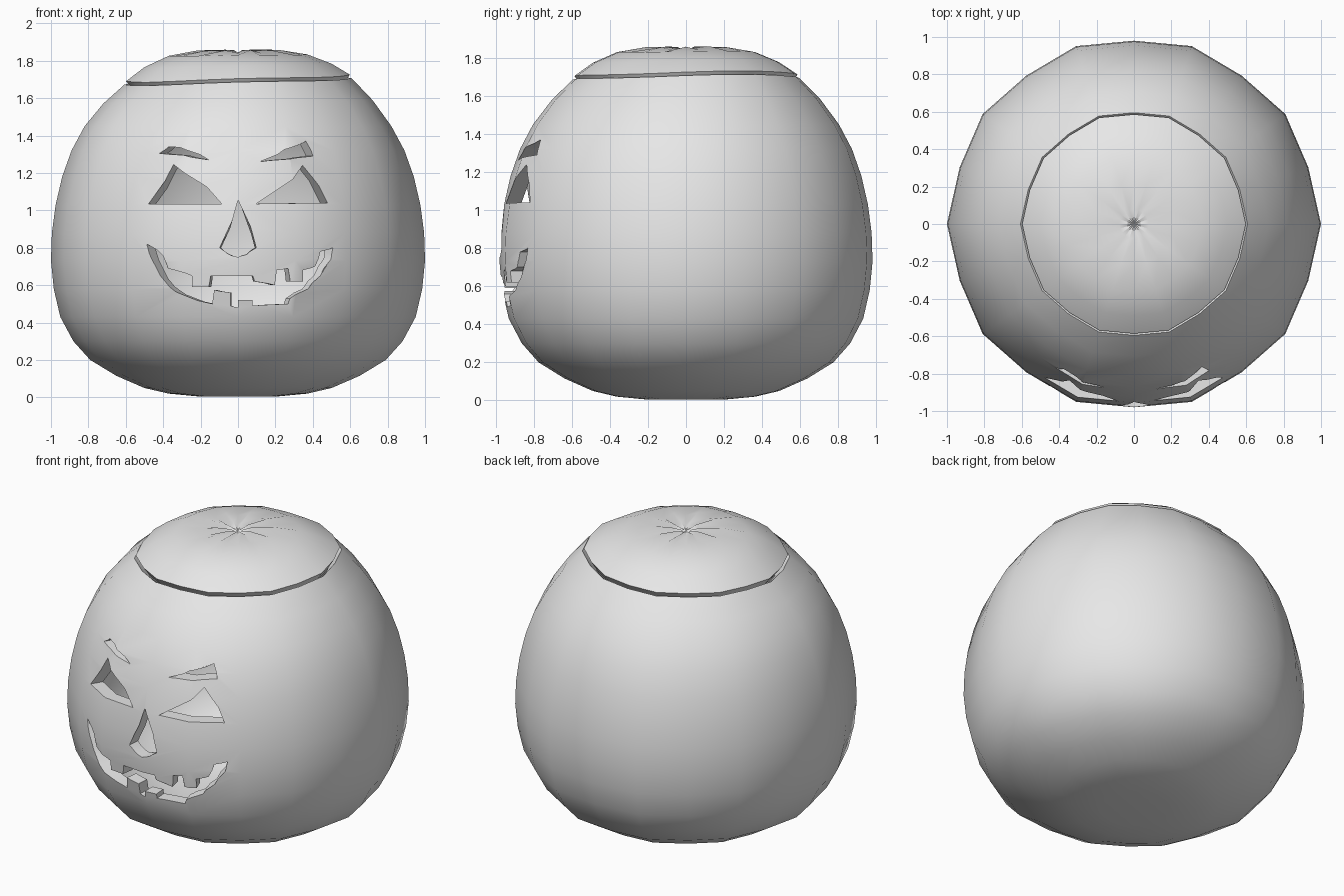
import bpy, bmesh, math
from mathutils import Vector

cube = bpy.data.objects.get("Cube")
if cube:
    bpy.data.objects.remove(cube, do_unlink=True)

SIDES = 20
WALL = 0.08

# Outer half profiles as (radius, height)
BODY = [(0, .008), (.2, .004), (.37, .02), (.5, .05), (.65, .115), (.79, .2),
        (.88, .3), (.95, .43), (.985, .58), (1, .73), (.995, .88), (.975, 1.03),
        (.94, 1.18), (.89, 1.32), (.82, 1.45), (.72, 1.58), (.607, 1.69)]
LID = [(.598, 1.708), (.5, 1.775), (.37, 1.83), (.22, 1.848), (.08, 1.85), (0, 1.838)]

skin = bpy.data.materials.new("plain grey")
skin.use_nodes = True
skin.diffuse_color = (.8, .8, .8, 1)
skin.node_tree.nodes["Principled BSDF"].inputs["Base Color"].default_value = (.8, .8, .8, 1)


def make_object(name, bm):
    bmesh.ops.recalc_face_normals(bm, faces=bm.faces)
    mesh = bpy.data.meshes.new(name)
    bm.to_mesh(mesh)
    bm.free()
    obj = bpy.data.objects.new(name, mesh)
    bpy.context.collection.objects.link(obj)
    mesh.materials.append(skin)
    return obj


def inner_profile(profile):
    """Profile moved inward by the wall thickness."""
    result = []
    for i, (r, z) in enumerate(profile):
        a = Vector(profile[max(i - 1, 0)])
        b = Vector(profile[min(i + 1, len(profile) - 1)])
        along = (b - a).normalized()
        result.append((max(r - along.y * WALL, 0) if r else 0, z + along.x * WALL))
    return result


def place(r, z, i):
    """Point on a ring: alternate ribs, and a tilted wavy cut at the lid."""
    angle = math.tau * i / SIDES
    rib = i % 2
    r *= 1 - .02 * rib
    x, y = r * math.cos(angle), r * math.sin(angle)
    near_cut = max(0, 1 - abs(z - 1.7) / .2)
    z += near_cut * (.03 * x + .015 * y + .005 * math.sin(3 * angle))
    if z > 1.83 and 0 < r < .3:
        z += .008 * (1 - 2 * rib)
    return x, y, z


def shell(name, profile):
    """Lathe a hollow wall from an outer profile."""
    points = profile + inner_profile(profile)[::-1]
    bm = bmesh.new()
    rings = []
    for r, z in points:
        if r == 0:
            rings.append([bm.verts.new((0, 0, z))] * SIDES)
        else:
            rings.append([bm.verts.new(place(r, z, i)) for i in range(SIDES)])
    pairs = list(zip(rings, rings[1:]))
    if points[0][0] > 0:
        pairs.append((rings[-1], rings[0]))
    for a, b in pairs:
        if a[0] is a[1] and b[0] is b[1]:
            continue
        for i in range(SIDES):
            j = (i + 1) % SIDES
            bm.faces.new(list(dict.fromkeys((a[i], a[j], b[j], b[i]))))
    return make_object(name, bm)


def radius_at(height):
    for (r0, z0), (r1, z1) in zip(BODY[1:], BODY[2:]):
        if z0 <= height <= z1:
            return r0 + (r1 - r0) * (height - z0) / (z1 - z0)


def cutter(name, outline):
    """Prism whose sides run toward the upright axis."""
    bm = bmesh.new()
    loops = []
    for scale in (1.2, .7):
        loop = []
        for x, z in outline:
            y = -math.sqrt(radius_at(z) ** 2 - x * x)
            loop.append(bm.verts.new((x * scale, y * scale, z)))
        loops.append(loop)
    front, back = loops
    caps = [bm.faces.new(front), bm.faces.new(back[::-1])]
    for i in range(len(outline)):
        j = (i + 1) % len(outline)
        bm.faces.new((front[j], front[i], back[i], back[j]))
    bmesh.ops.triangulate(bm, faces=caps)
    obj = make_object(name, bm)
    obj.hide_render = True
    return obj


# Face openings as (x, z) outlines
right_eye = [(-.49, 1.035), (-.35, 1.245), (-.09, 1.035)]
right_brow = [(-.43, 1.305), (-.38, 1.34), (-.31, 1.335), (-.16, 1.27), (-.29, 1.295)]
left_eye = [(.1, 1.035), (.35, 1.24), (.49, 1.04)]
left_brow = [(.12, 1.26), (.25, 1.325), (.37, 1.37), (.41, 1.29), (.28, 1.275)]
nose = [(0, 1.055), (.1, .8), (.05, .765), (0, .75), (-.05, .765), (-.1, .8)]
mouth_top = [(-.5, .82), (-.41, .76), (-.38, .69), (-.25, .65), (-.25, .59), (-.16, .59),
             (-.15, .65), (.08, .65), (.09, .62), (.2, .6), (.21, .68), (.27, .69),
             (.28, .62), (.35, .62), (.35, .68), (.42, .7), (.45, .78), (.52, .8)]
mouth_bottom = [(.51, .74), (.45, .65), (.38, .58), (.28, .53), (.27, .5), (.08, .49),
                (.08, .52), (0, .52), (0, .48), (-.04, .49), (-.04, .56), (-.13, .575),
                (-.14, .5), (-.25, .53), (-.37, .59), (-.45, .7)]

body = shell("hollow_body", BODY)
lid = shell("lid", LID)

# Carve the face, then drop the cutters
openings = {"right_eye": right_eye, "left_eye": left_eye, "right_brow": right_brow,
            "left_brow": left_brow, "nose": nose, "mouth": mouth_top + mouth_bottom}
cutters = [cutter(name + "_cutter", outline) for name, outline in openings.items()]
for tool in cutters:
    carve = body.modifiers.new(tool.name, "BOOLEAN")
    carve.operation = "DIFFERENCE"
    carve.solver = "EXACT"
    carve.object = tool
graph = bpy.context.evaluated_depsgraph_get()
carved = bpy.data.meshes.new_from_object(body.evaluated_get(graph))
body.modifiers.clear()
body.data = carved
for tool in cutters:
    bpy.data.objects.remove(tool, do_unlink=True)

# Smooth skin with crisp cut edges
bpy.ops.object.select_all(action="DESELECT")
for obj in (body, lid):
    obj.select_set(True)
bpy.context.view_layer.objects.active = body
bpy.ops.object.shade_smooth_by_angle(angle=math.radians(40))
